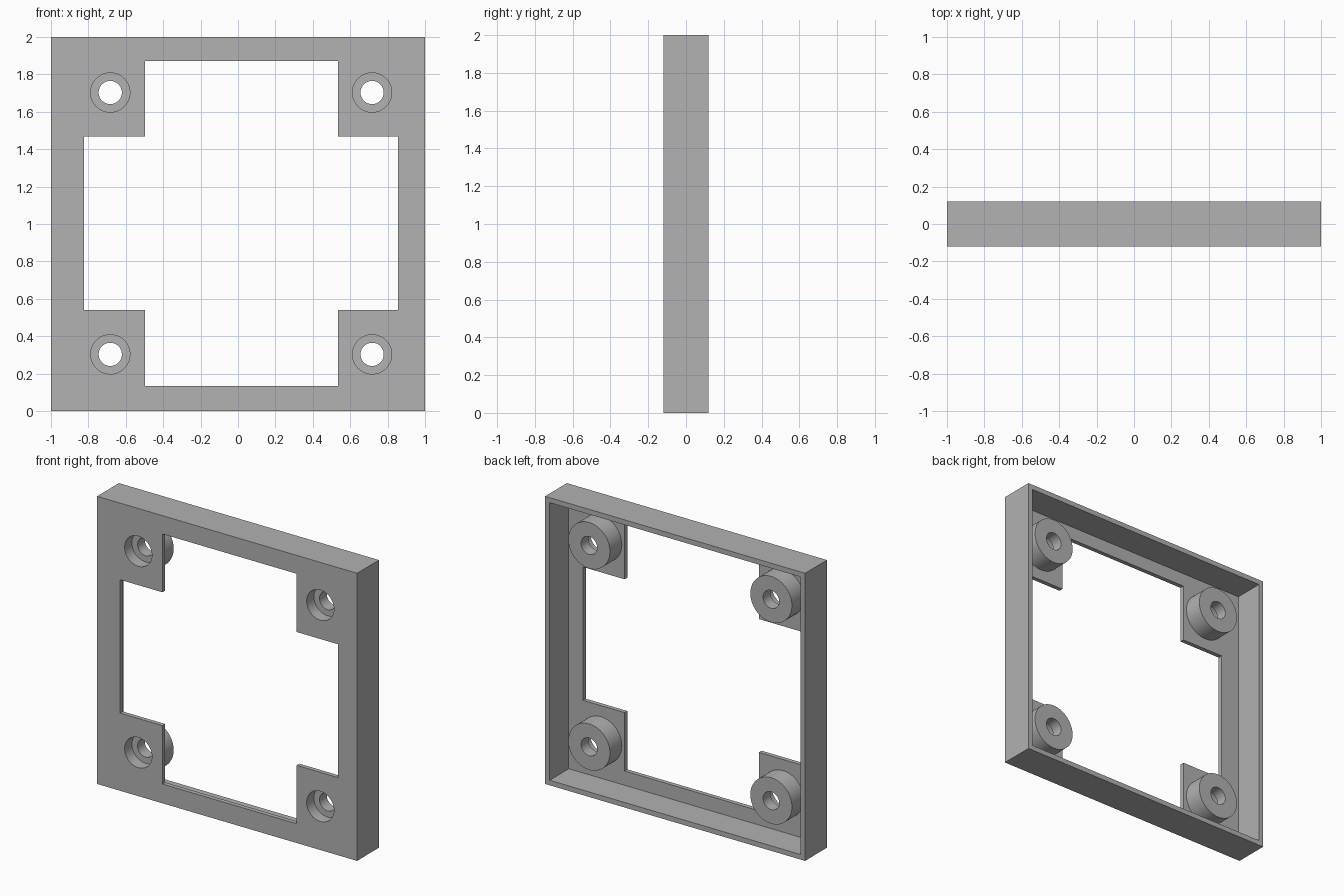
import bpy, bmesh, math
from mathutils import Matrix

if "Cube" in bpy.data.objects:
    bpy.data.objects.remove(bpy.data.objects["Cube"], do_unlink=True)

# Overall dimensions
FRONT, BACK = -0.12, 0.12
PLATE_BACK = -0.09          # rear of the thin front plate
WALL = 0.035
BOSS_BACK, BORE_FLOOR = 0.04, -0.04
BOSS_R, BORE_R, HOLE_R = 0.16, 0.105, 0.062
SEGMENTS = 64
CENTRES = [(x, z) for x in (-0.683, 0.717) for z in (0.303, 1.703)]

grey = bpy.data.materials.new("plain_grey")
grey.use_nodes = True
colour = (0.445, 0.445, 0.445, 1)
grey.diffuse_color = colour
grey.node_tree.nodes["Principled BSDF"].inputs["Base Color"].default_value = colour


def finish(name, bm):
    bmesh.ops.recalc_face_normals(bm, faces=bm.faces)
    mesh = bpy.data.meshes.new(name)
    bm.to_mesh(mesh)
    bm.free()
    mesh.materials.append(grey)
    obj = bpy.data.objects.new(name, mesh)
    bpy.context.collection.objects.link(obj)
    return obj


def box(name, x0, x1, y0, y1, z0, z1):
    bm = bmesh.new()
    bmesh.ops.create_cube(bm, size=1)
    bmesh.ops.scale(bm, vec=(x1 - x0, y1 - y0, z1 - z0), verts=bm.verts)
    bmesh.ops.translate(bm, vec=((x0 + x1) / 2, (y0 + y1) / 2, (z0 + z1) / 2), verts=bm.verts)
    return finish(name, bm)


def lathe(name, x, z, profile):
    """Spin a closed (radius, y) profile around a front-to-back axis."""
    bm = bmesh.new()
    rings = []
    for r, y in profile:
        rings.append([bm.verts.new((x + r * math.cos(a), y, z + r * math.sin(a)))
                      for a in (math.tau * i / SEGMENTS for i in range(SEGMENTS))])
    for k, ring in enumerate(rings):
        nxt = rings[(k + 1) % len(rings)]
        for i in range(SEGMENTS):
            j = (i + 1) % SEGMENTS
            bm.faces.new((ring[i], ring[j], nxt[j], nxt[i]))
    return finish(name, bm)


def cylinder(name, x, z, radius, y0, y1):
    bm = bmesh.new()
    bmesh.ops.create_cone(bm, cap_ends=True, segments=SEGMENTS, radius1=radius,
                          radius2=radius, depth=y1 - y0)
    bmesh.ops.rotate(bm, matrix=Matrix.Rotation(math.pi / 2, 3, 'X'), verts=bm.verts)
    bmesh.ops.translate(bm, vec=(x, (y0 + y1) / 2, z), verts=bm.verts)
    return finish(name, bm)


def cut(target, cutter):
    mod = target.modifiers.new("cut", 'BOOLEAN')
    mod.operation = 'DIFFERENCE'
    mod.solver = 'EXACT'
    mod.object = cutter
    bpy.context.view_layer.objects.active = target
    bpy.ops.object.modifier_apply(modifier=mod.name)
    bpy.data.objects.remove(cutter, do_unlink=True)


# Frame: shallow tray open at the back, with a cross-shaped window
frame = box("frame", -1, 1, FRONT, BACK, 0, 2)
cut(frame, box("cavity", WALL - 1, 1 - WALL, PLATE_BACK, 0.3, WALL, 2 - WALL))
cut(frame, box("tall_opening", -0.497, 0.535, -0.3, 0.3, 0.134, 1.872))
cut(frame, box("wide_opening", -0.823, 0.855, -0.3, 0.3, 0.54, 1.467))
for x, z in CENTRES:
    cut(frame, cylinder("bore", x, z, BORE_R, -0.3, 0.3))

# Screw bosses: counterbored from the front, narrow hole at the back
bosses = []
for i, (x, z) in enumerate(CENTRES):
    bosses.append(lathe(f"screw_boss_{i + 1}", x, z, [
        (BOSS_R, PLATE_BACK), (BOSS_R, BOSS_BACK), (HOLE_R, BOSS_BACK),
        (HOLE_R, BORE_FLOOR), (BORE_R, BORE_FLOOR), (BORE_R, PLATE_BACK)]))

# Smooth round surfaces, crisp edges
bpy.ops.object.select_all(action='DESELECT')
for obj in [frame] + bosses:
    obj.select_set(True)
bpy.context.view_layer.objects.active = frame
bpy.ops.object.shade_smooth_by_angle(angle=math.radians(30))
